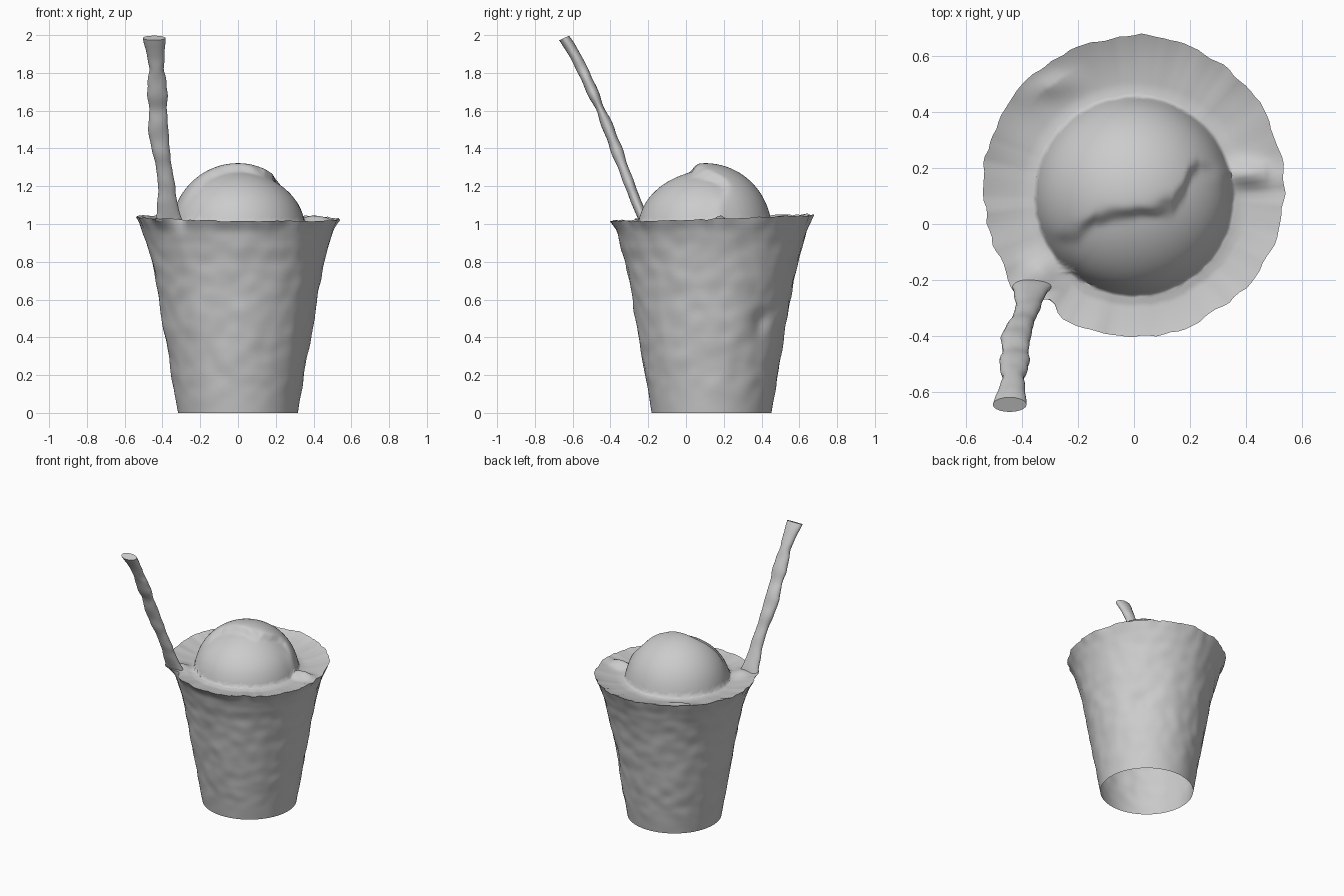
import bpy, math
from mathutils import Vector, noise

if "Cube" in bpy.data.objects:
    bpy.data.objects.remove(bpy.data.objects["Cube"])

CY = 0.135      # cup axis in y
SEG = 128


def lerp_table(table, v):
    for (a, fa), (b, fb) in zip(table, table[1:]):
        if v <= b:
            return fa + (fb - fa) * max(0.0, (v - a) / (b - a))
    return table[-1][1]


def bump(d, width):
    return math.exp(-(d / width) ** 2)


def rough(x, y, z, freq, amp):
    return amp * noise.noise(Vector((x, y, z)) * freq)


def mesh_from_rings(name, rings, cap=False):
    """Skin a list of closed rings; a ring of one point closes as a fan."""
    verts, faces, starts = [], [], []
    for r in rings:
        starts.append(len(verts))
        verts += r
    for (sa, ra), (sb, rb) in zip(zip(starts, rings), zip(starts[1:], rings[1:])):
        n = len(ra)
        for i in range(n):
            j = (i + 1) % n
            if len(rb) == 1:
                faces.append((sa + i, sa + j, sb))
            else:
                faces.append((sa + i, sa + j, sb + j, sb + i))
    if cap:
        n = len(rings[0])
        faces.append(tuple(range(starts[-1], starts[-1] + n)))
    me = bpy.data.meshes.new(name)
    me.from_pydata(verts, [], faces)
    ob = bpy.data.objects.new(name, me)
    bpy.context.collection.objects.link(ob)
    bpy.context.view_layer.objects.active = ob
    ob.select_set(True)
    bpy.ops.object.shade_smooth_by_angle(angle=math.radians(70))
    ob.select_set(False)
    return ob


# Cup wall: flared, lumpy, open underneath, with an uneven rim
PROFILE = [(0, .317), (.2, .351), (.4, .385), (.6, .418), (.8, .457),
           (.9, .483), (.97, .507), (1.0, .522), (1.03, .537)]


def wall_point(a, t):
    c, s = math.cos(a), math.sin(a)
    deg = math.degrees(a) % 360
    rim = max(0.0, (t - .9) / .1) ** 2
    top = 1.032 + .016 * s - .006 * c + rough(c, s, 0, 5, .01) + rough(c, s, 3, 14, .007)
    z = t * (1.03 + (top - 1.03) * rim)
    r = lerp_table(PROFILE, t * 1.03)
    fade = min(1.0, t * 6)
    r += fade * (rough(c * r, s * r, z, 5, .005) + rough(c * r, s * r, z, 12, .006))
    # spout-like pull and notch where the straw meets the rim
    r += rim * (.035 * bump(deg - 221, 7) - .035 * bump(deg - 234, 4)
                + rough(c, s, 7, 9, .012))
    # dent in the right rear side
    r -= .025 * bump(deg - 42, 9) * bump(z - .48, .07)
    return (r * c, CY + r * s, z)


ANGLES = [2 * math.pi * i / SEG for i in range(SEG)]
wall = [[wall_point(a, k / 56) for a in ANGLES] for k in range(57)]
mesh_from_rings("cup", wall)


# Filling: shallow pool blending into a domed scoop, stepped along a wavy ridge
RIDGE = [(-.5, -.06), (-.28, -.04), (-.2, -.035), (-.14, .025), (0, .04), (.14, .07),
         (.18, .12), (.2, .19), (.23, .22), (.3, .19), (.5, .17)]


def top_height(x, y, rim_z, t):
    d = math.hypot(x, y - .1)
    pool = rim_z - .045 * (1 - t ** 4) + rough(x, y, 1, 5, .02) * (1 - t)
    dome = .97 + math.sqrt(.352 ** 2 - d * d) if d < .352 else .97 - (d - .352)
    front = y - lerp_table(RIDGE, x) + rough(x, y, 2, 12, .02)
    step = 1 / (1 + math.exp(max(-40, min(40, front / .01))))
    dome -= .042 * step * max(0.0, 1 - (d / .36) ** 4)
    # smooth union of scoop and pool
    k = .09 * min(1.0, (1 - t) * 4) + 1e-4
    h = max(0.0, k - abs(dome - pool)) / k
    z = max(dome, pool) + h * h * k * .25
    # ridge tail running to the right edge, and a swell at the rear left
    fade = min(1.0, (1 - t) * 8)
    z += fade * .045 * bump(x - .4, .08) * bump(y - .18, .04)
    z += fade * .02 * bump(x + .3, .1) * bump(y - .5, .05)
    # web of filling drawn up to the straw
    z += fade * .03 * bump(x + .33, .06) * bump(y + .17, .06)
    return z


RIM = wall[-1]
filling = [RIM]
for k in range(71, 0, -1):
    t = k / 72
    ring = []
    for rx, ry, rz in RIM:
        x, y = rx * t, .1 + (ry - .1) * t
        blend = 1.032 + (rz - 1.032) * t ** 4
        ring.append((x, y, top_height(x, y, blend, t)))
    filling.append(ring)
filling.append([(0, .1, top_height(0, .1, 1.032, 0))])
mesh_from_rings("scoop_and_filling", filling)


# Straw: flattened leaning tube of varying width (z, x, y, half width)
STRAW = [(1.015, -.365, -.222, .072), (1.05, -.368, -.235, .062), (1.12, -.375, -.265, .05),
         (1.2, -.377, -.295, .046), (1.3, -.392, -.333, .042), (1.4, -.41, -.37, .047),
         (1.5, -.423, -.408, .054), (1.6, -.423, -.45, .047), (1.7, -.427, -.495, .052),
         (1.8, -.43, -.54, .044), (1.88, -.434, -.58, .043), (1.94, -.44, -.615, .053),
         (1.985, -.444, -.645, .06)]
cols = [[(row[0], row[i]) for row in STRAW] for i in (1, 2, 3)]
tube = []
for k in range(61):
    z = 1.015 + (1.985 - 1.015) * k / 60
    x, y, w = (lerp_table(c, z) for c in cols)
    ring = []
    for i in range(20):
        a = 2 * math.pi * i / 20
        depth = .028 + rough(0, 0, z, 9, .01)
        ww = w + rough(0, 5, z, 14, .008)
        u = depth * math.sin(a)
        tilt = .42 * min(1.0, k / 8)      # base sits flat on the rim
        ring.append((x + ww * math.cos(a), y + u * .91, z + u * tilt))
    tube.append(ring)
mesh_from_rings("straw", tube, cap=True)
